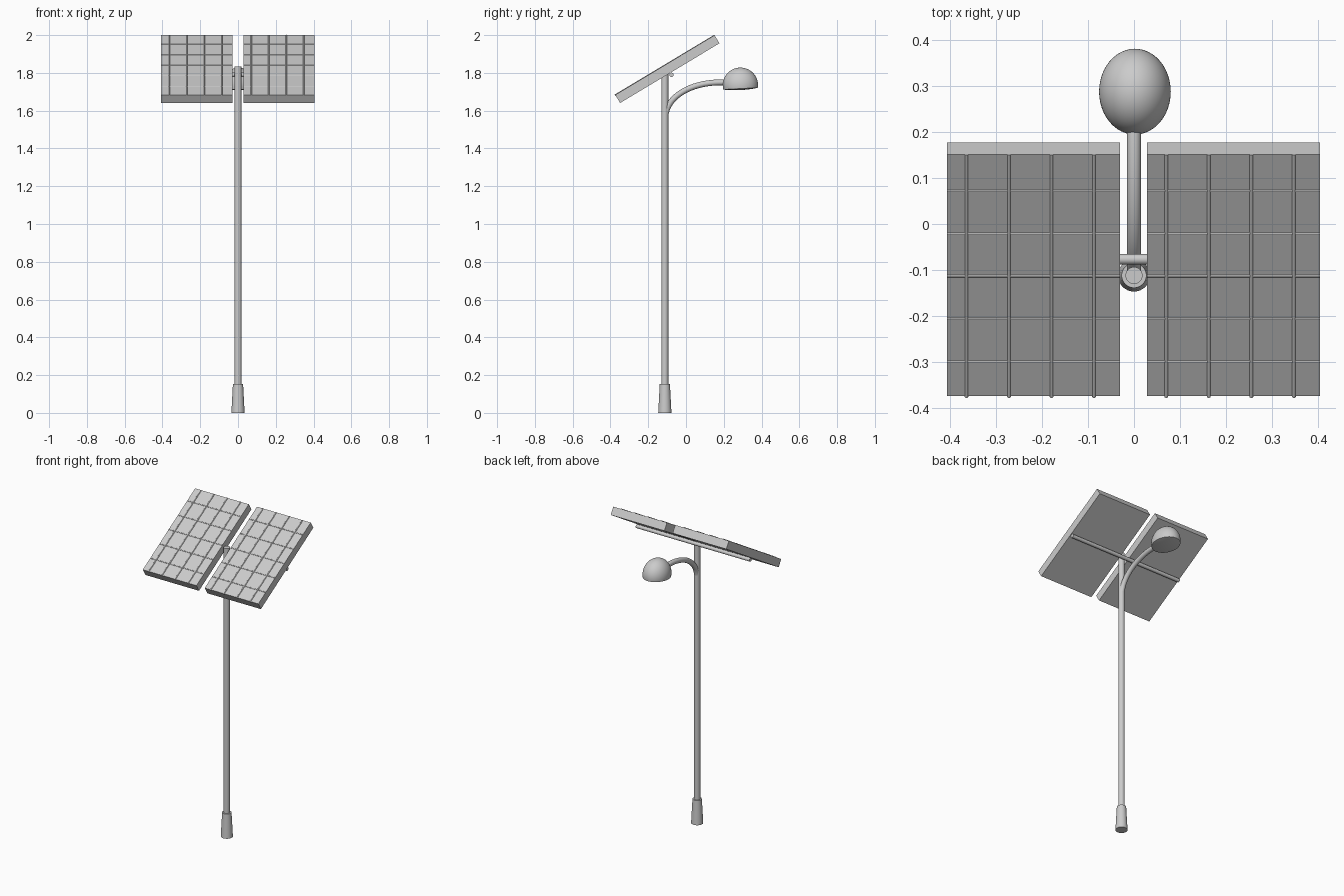
import bpy
import bmesh
import math
from mathutils import Matrix, Vector

cube = bpy.data.objects.get("Cube")
if cube:
    bpy.data.objects.remove(cube, do_unlink=True)

grey = bpy.data.materials.new("light_grey")
grey.use_nodes = True
COLOUR = (0.6, 0.6, 0.6, 1)
grey.diffuse_color = COLOUR
grey.node_tree.nodes["Principled BSDF"].inputs["Base Color"].default_value = COLOUR


def finish(obj, name, smooth=True):
    obj.name = name
    obj.data.materials.append(grey)
    bpy.ops.object.select_all(action="DESELECT")
    obj.select_set(True)
    bpy.context.view_layer.objects.active = obj
    if smooth:
        bpy.ops.object.shade_smooth_by_angle(angle=math.radians(35))
    return obj


def rod(name, start, end, r1, r2=None, sides=32):
    """Straight or tapered cylinder between two points."""
    start, end = Vector(start), Vector(end)
    axis = end - start
    bpy.ops.mesh.primitive_cone_add(
        vertices=sides, radius1=r1, radius2=r1 if r2 is None else r2,
        depth=axis.length, location=(start + end) / 2,
        rotation=axis.to_track_quat("Z", "Y").to_euler())
    return finish(bpy.context.object, name)


# Pole and tapered foot
POLE_Y = -0.112
rod("pole", (0, POLE_Y, 0), (0, POLE_Y, 1.835), 0.0185)
rod("pole_foot", (0, POLE_Y, 0), (0, POLE_Y, 0.153), 0.035, 0.027)

# Crossbar carrying both panels
rod("crossbar", (-0.4, -0.077, 1.79), (0.4, -0.077, 1.79), 0.0115)

# Tilted solar panels with raised grid rods
TILT = math.radians(31)
WIDTH, LENGTH, THICK = 0.377, 0.613, 0.05
top_centre = Vector((0, -0.1115, 1.8415))
for side, cx in (("right", -0.2185), ("left", 0.2165)):
    frame = (Matrix.Translation(top_centre + Vector((cx, 0, 0)))
             @ Matrix.Rotation(TILT, 4, "X"))
    bpy.ops.mesh.primitive_cube_add(size=1)
    panel = bpy.context.object
    panel.data.transform(frame @ Matrix.Translation((0, 0, -THICK / 2))
                         @ Matrix.Diagonal((WIDTH, LENGTH, THICK, 1)))
    finish(panel, side + "_panel", smooth=False)
    for i in range(4):
        x = -0.146 + 0.0925 * i
        rod(f"{side}_long_rod_{i}", frame @ Vector((x, -LENGTH / 2 - 0.003, -0.001)),
            frame @ Vector((x, LENGTH / 2, -0.001)), 0.004, sides=12)
    for i in range(5):
        y = -0.219 + 0.1083 * i
        rod(f"{side}_cross_rod_{i}", frame @ Vector((-WIDTH / 2, y, -0.001)),
            frame @ Vector((WIDTH / 2, y, -0.001)), 0.003, sides=12)

# Curved lamp arm
curve = bpy.data.curves.new("lamp_arm", "CURVE")
curve.dimensions = "3D"
curve.bevel_depth = 0.0155
curve.bevel_resolution = 6
curve.use_fill_caps = True
spline = curve.splines.new("BEZIER")
spline.bezier_points.add(1)
ends = [((0, -0.108, 1.58), (0, -0.108, 1.54), (0, -0.09, 1.69)),
        ((0, 0.21, 1.749), (0, 0.05, 1.757), (0, 0.25, 1.747))]
for point, (co, left, right) in zip(spline.bezier_points, ends):
    point.co, point.handle_left, point.handle_right = co, left, right
spline.resolution_u = 24
arm = bpy.data.objects.new("lamp_arm", curve)
bpy.context.collection.objects.link(arm)
bpy.ops.object.select_all(action="DESELECT")
arm.select_set(True)
bpy.context.view_layer.objects.active = arm
bpy.ops.object.convert(target="MESH")
finish(bpy.context.object, "lamp_arm")

# Domed lamp head with a shallow convex underside
mesh = bpy.data.meshes.new("lamp_head")
bm = bmesh.new()
bmesh.ops.create_uvsphere(bm, u_segments=48, v_segments=32, radius=1)
CUT = -0.2
for v in bm.verts:
    if v.co.z < CUT:
        v.co.z = CUT - 0.08 * max(0, 1 - (v.co.x ** 2 + v.co.y ** 2) / 0.96)
bm.to_mesh(mesh)
bm.free()
mesh.transform(Matrix.Translation((0.002, 0.288, 1.735))
               @ Matrix.Rotation(math.radians(3), 4, "X")
               @ Matrix.Diagonal((0.078, 0.0935, 0.093, 1)))
lamp = bpy.data.objects.new("lamp_head", mesh)
bpy.context.collection.objects.link(lamp)
finish(lamp, "lamp_head")
